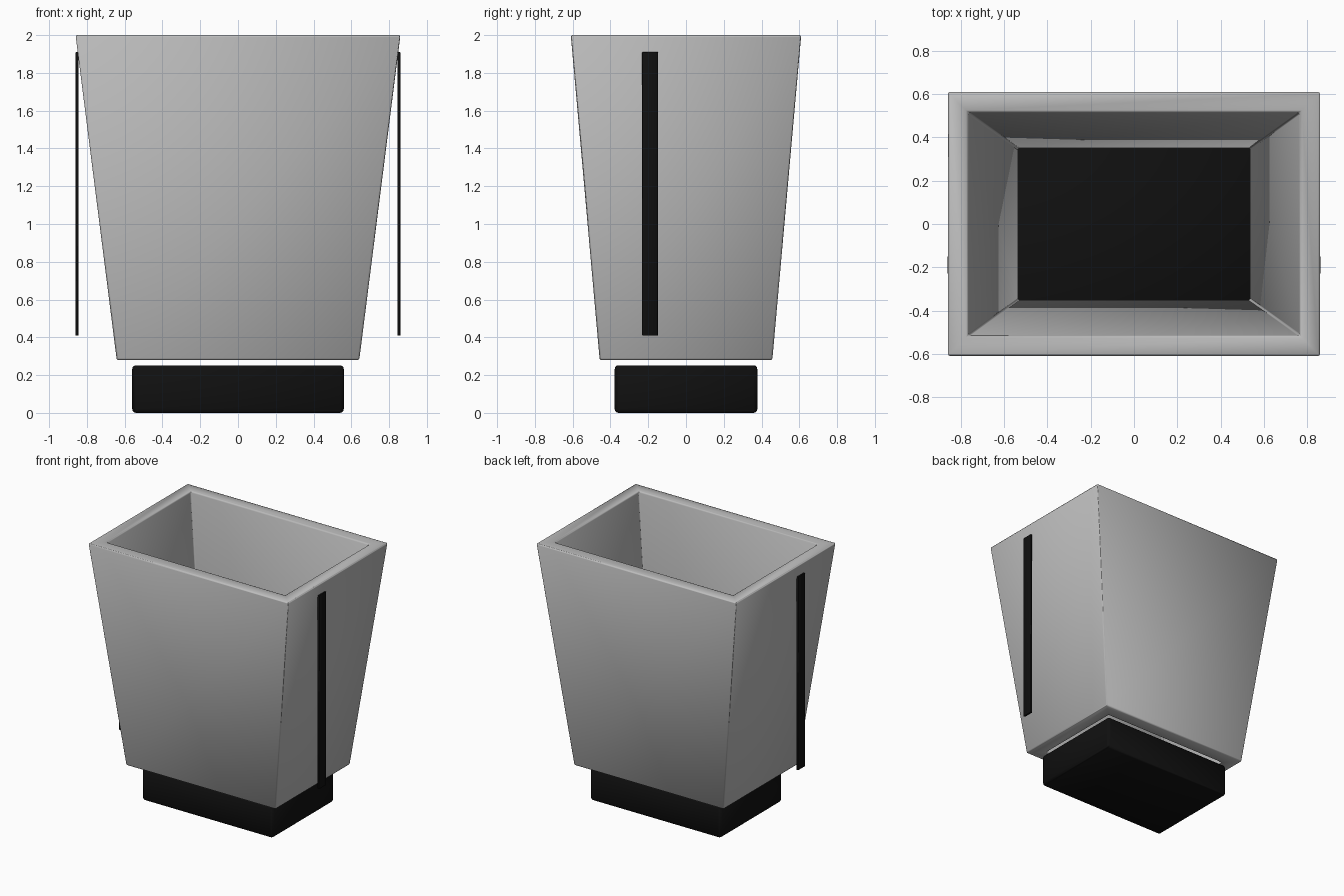
import bpy
import bmesh

cube = bpy.data.objects.get("Cube")
if cube:
    bpy.data.objects.remove(cube, do_unlink=True)


def make_material(name, rgb, roughness):
    mat = bpy.data.materials.new(name)
    mat.use_nodes = True
    mat.diffuse_color = (*rgb, 1)
    shader = mat.node_tree.nodes["Principled BSDF"]
    shader.inputs["Base Color"].default_value = (*rgb, 1)
    shader.inputs["Roughness"].default_value = roughness
    return mat


grey = make_material("light grey", (0.5, 0.5, 0.5), 0.6)
black = make_material("black", (0.005, 0.005, 0.005), 0.5)


def finish(name, bm, mat, bevel):
    """Turn a bmesh into a softly bevelled object."""
    bmesh.ops.recalc_face_normals(bm, faces=bm.faces)
    mesh = bpy.data.meshes.new(name)
    bm.to_mesh(mesh)
    bm.free()
    mesh.materials.append(mat)
    obj = bpy.data.objects.new(name, mesh)
    bpy.context.collection.objects.link(obj)
    bpy.ops.object.select_all(action='DESELECT')
    obj.select_set(True)
    bpy.context.view_layer.objects.active = obj
    mod = obj.modifiers.new("soft edges", 'BEVEL')
    mod.width = bevel
    mod.segments = 3
    mod.limit_method = 'ANGLE'
    mod.harden_normals = True
    bpy.ops.object.modifier_apply(modifier=mod.name)
    bpy.ops.object.shade_smooth_by_angle()
    return obj


def box(name, center, size, mat, bevel):
    bm = bmesh.new()
    bmesh.ops.create_cube(bm, size=1)
    bmesh.ops.scale(bm, vec=size, verts=bm.verts)
    bmesh.ops.translate(bm, vec=center, verts=bm.verts)
    return finish(name, bm, mat, bevel)


# Tapered tub: rectangular rings (half width, half depth, height) joined
# outside up, over the rim, and back down the inside; the bottom is open
rings = [(0.642, 0.457, 0.28), (0.86, 0.61, 2.0),
         (0.765, 0.515, 2.0), (0.535, 0.35, 0.28)]
bm = bmesh.new()
loops = [[bm.verts.new((sx * w, sy * d, z))
          for sx, sy in ((-1, -1), (1, -1), (1, 1), (-1, 1))]
         for w, d, z in rings]
for i in range(4):
    a, b = loops[i], loops[(i + 1) % 4]
    for j in range(4):
        k = (j + 1) % 4
        bm.faces.new((a[j], a[k], b[k], b[j]))
finish("tub", bm, grey, 0.01)

# Plinth under the tub
box("base", (0, 0, 0.126), (1.12, 0.755, 0.252), black, 0.02)

# Upright strip on each side
for side, x in (("left", 0.852), ("right", -0.852)):
    box(side + "_strip", (x, -0.19, 1.16), (0.016, 0.084, 1.5), black, 0.003)
